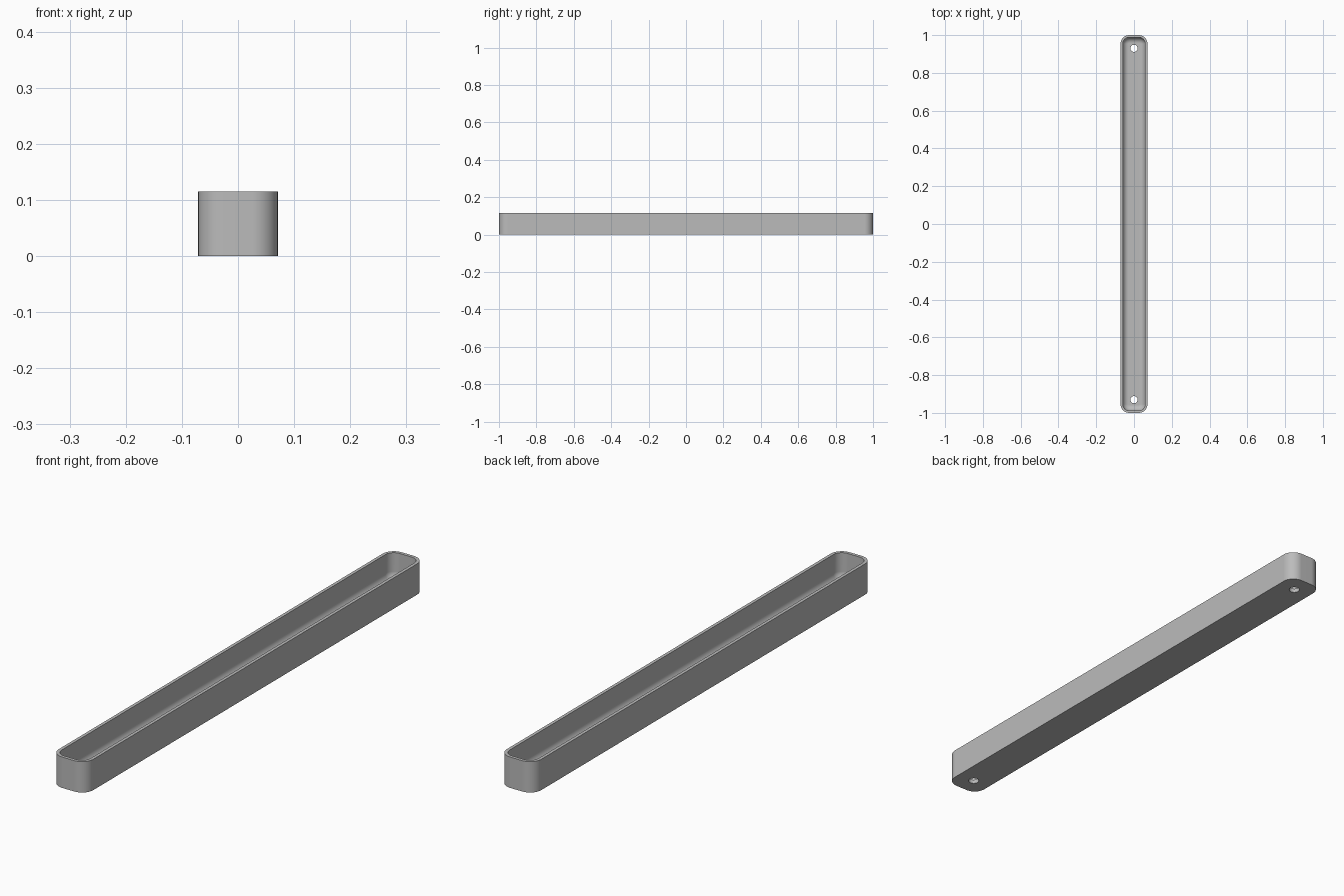
import bpy, bmesh
from math import sin, cos, pi

cube = bpy.data.objects.get("Cube")
if cube:
    bpy.data.objects.remove(cube, do_unlink=True)

HALF_X, HALF_Y, HEIGHT = 0.071, 1.0, 0.115
CORNER, WALL, FLOOR, FILLET = 0.046, 0.012, 0.015, 0.03
HOLE_R, HOLE_Y = 0.019, 0.93
STEPS = 10

grey = bpy.data.materials.new("plain grey")
grey.use_nodes = True
colour = (0.5, 0.5, 0.5, 1)
grey.diffuse_color = colour
grey.node_tree.nodes["Principled BSDF"].inputs["Base Color"].default_value = colour


def rounded_loop(bm, inset, z):
    """Ring of vertices: the rounded rectangle outline moved inwards."""
    r = CORNER - inset
    cx, cy = HALF_X - CORNER, HALF_Y - CORNER
    ring = []
    for quarter, (sx, sy) in enumerate([(1, 1), (-1, 1), (-1, -1), (1, -1)]):
        for i in range(STEPS + 1):
            a = (quarter + i / STEPS) * pi / 2
            ring.append(bm.verts.new((sx * cx + r * cos(a), sy * cy + r * sin(a), z)))
    return ring


# Tray shell: outside wall, rim, inside wall, rounded inner floor edge
sections = [(0, 0), (0, HEIGHT), (WALL, HEIGHT)]
for i in range(STEPS + 1):
    a = i / STEPS * pi / 2
    sections.append((WALL + FILLET * (1 - cos(a)), FLOOR + FILLET * (1 - sin(a))))

bm = bmesh.new()
rings = [rounded_loop(bm, inset, z) for inset, z in sections]
for low, high in zip(rings, rings[1:]):
    n = len(low)
    for i in range(n):
        j = (i + 1) % n
        bm.faces.new((low[i], low[j], high[j], high[i]))
bm.faces.new(rings[0][::-1])
bm.faces.new(rings[-1])
bmesh.ops.recalc_face_normals(bm, faces=bm.faces)
mesh = bpy.data.meshes.new("tray")
bm.to_mesh(mesh)
bm.free()
mesh.materials.append(grey)
tray = bpy.data.objects.new("tray", mesh)
bpy.context.collection.objects.link(tray)

# Screw hole through the floor at each end
for side in (-1, 1):
    bpy.ops.mesh.primitive_cylinder_add(vertices=32, radius=HOLE_R, depth=0.1,
                                        location=(0, side * HOLE_Y, 0))
    cutter = bpy.context.object
    cutter.name = "hole_cutter"
    cutter.hide_render = True
    cutter.data.materials.append(grey)
    bpy.ops.object.select_all(action='DESELECT')
    tray.select_set(True)
    bpy.context.view_layer.objects.active = tray
    cut = tray.modifiers.new("screw hole", 'BOOLEAN')
    cut.operation = 'DIFFERENCE'
    cut.solver = 'EXACT'
    cut.object = cutter
    bpy.ops.object.modifier_apply(modifier=cut.name)
    bpy.data.objects.remove(cutter, do_unlink=True)

# Smooth curves with crisp rim and hole edges
bpy.ops.object.shade_smooth_by_angle(angle=pi / 6)
normals = tray.modifiers.new("flat floor normals", 'WEIGHTED_NORMAL')
normals.keep_sharp = True
